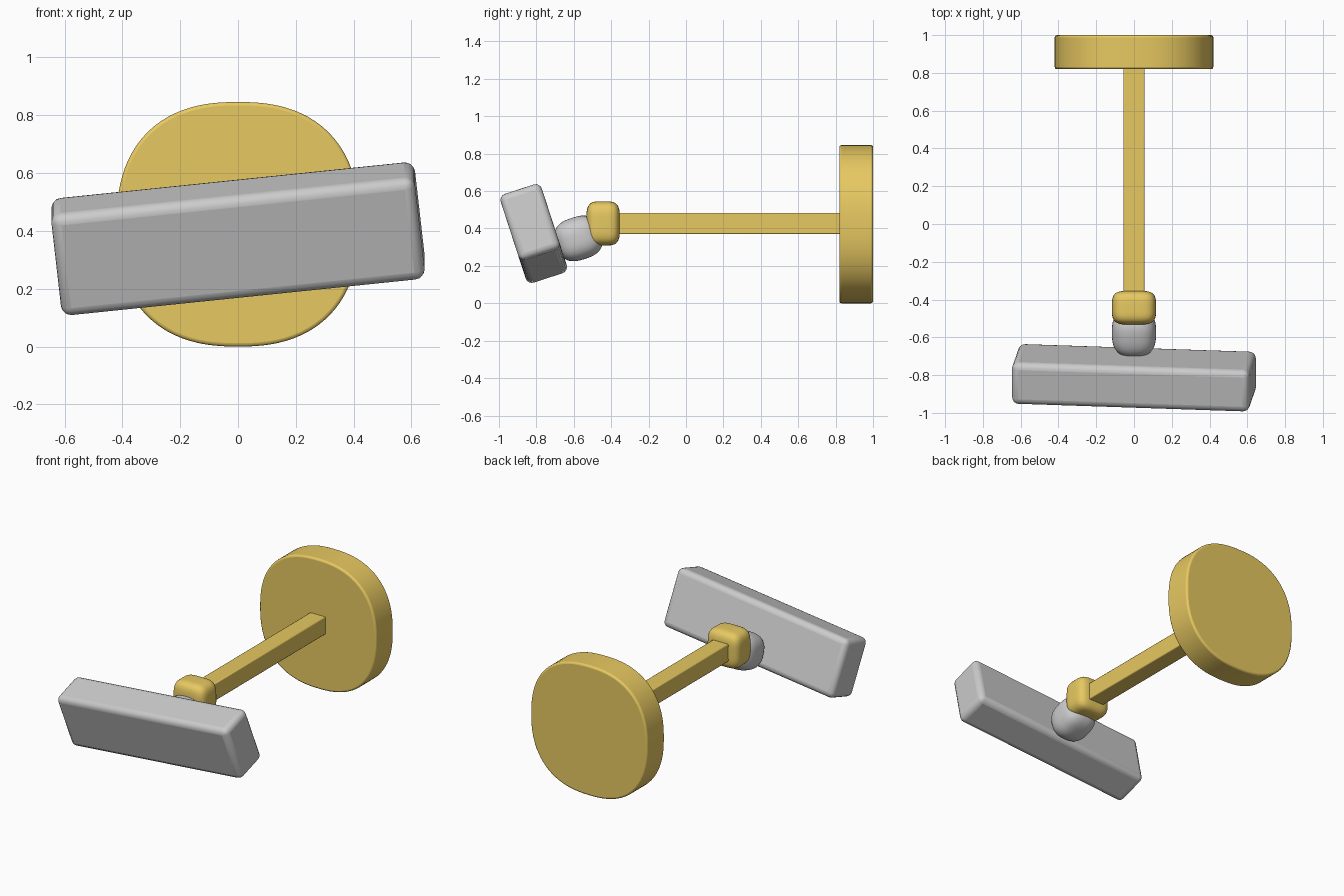
import bpy, bmesh, math
from mathutils import Matrix, Vector

if "Cube" in bpy.data.objects:
    bpy.data.objects.remove(bpy.data.objects["Cube"])

gold = bpy.data.materials.new("gold")
gold.diffuse_color = (0.8, 0.58, 0.12, 1)
gold.use_nodes = True
gold.node_tree.nodes["Principled BSDF"].inputs["Base Color"].default_value = gold.diffuse_color
TILT = Matrix.Rotation(math.radians(18), 4, 'X')


def finish(name, bm, matrix, mat=None, bevel=0, segments=3, angle=30):
    bmesh.ops.recalc_face_normals(bm, faces=bm.faces)
    me = bpy.data.meshes.new(name)
    bm.to_mesh(me)
    bm.free()
    ob = bpy.data.objects.new(name, me)
    bpy.context.collection.objects.link(ob)
    ob.matrix_world = matrix
    if mat:
        me.materials.append(mat)
    if bevel:
        mod = ob.modifiers.new("bevel", 'BEVEL')
        mod.width, mod.segments = bevel, segments
        mod.limit_method = 'ANGLE'
        mod.angle_limit = math.radians(30)
    bpy.ops.object.select_all(action='DESELECT')
    ob.select_set(True)
    bpy.context.view_layer.objects.active = ob
    bpy.ops.object.shade_smooth_by_angle(angle=math.radians(angle))
    return ob


def box(name, size, matrix, mat=None, bevel=0.01, segments=3):
    bm = bmesh.new()
    bmesh.ops.create_cube(bm, size=1)
    bmesh.ops.scale(bm, vec=size, verts=bm.verts)
    return finish(name, bm, matrix, mat, bevel, segments)


def pillow(name, half, power, matrix, mat=None):
    """Cube inflated to a squarish rounded ball."""
    bm = bmesh.new()
    bmesh.ops.create_cube(bm, size=2)
    bmesh.ops.subdivide_edges(bm, edges=bm.edges, cuts=15, use_grid_fill=True)
    for v in bm.verts:
        v.co = Vector([math.tan(c * math.pi / 4) for c in v.co])
        v.co /= sum(abs(c) ** power for c in v.co) ** (1 / power)
        v.co = Vector([c * h for c, h in zip(v.co, half)])
    return finish(name, bm, matrix, mat, angle=60)


# wall plate: squarish disc standing upright
bm = bmesh.new()
N, POWER = 96, 2.4
ring = []
for i in range(N):
    a = 2 * math.pi * i / N
    c, s = math.cos(a), math.sin(a)
    k = (abs(c) ** POWER + abs(s) ** POWER) ** (-1 / POWER)
    ring.append(bm.verts.new((0.42 * c * k, -0.09, 0.423 * s * k)))
face = bm.faces.new(ring)
ext = bmesh.ops.extrude_face_region(bm, geom=[face])
bmesh.ops.translate(bm, vec=(0, 0.18, 0),
                    verts=[g for g in ext["geom"] if isinstance(g, bmesh.types.BMVert)])
finish("wall_plate", bm, Matrix.Translation((0, 0.91, 0.423)), gold, 0.012)

# square arm and its end collar
box("arm", (0.112, 1.26, 0.114), Matrix.Translation((0, 0.21, 0.427)), gold, 0.006, 2)
pillow("collar", (0.117, 0.09, 0.118), 4, Matrix.Translation((0, -0.443, 0.427)), gold)

# swivel joint, tilted with the head
pillow("swivel_joint", (0.117, 0.125, 0.115), 2.7,
       Matrix.Translation((0, -0.575, 0.347)) @ TILT)

# head: rounded block, rolled then tilted
ROLL = Matrix.Rotation(math.radians(-6.2), 4, 'Y')
box("head", (1.265, 0.231, 0.372), Matrix.Translation((0, -0.814, 0.373)) @ TILT @ ROLL,
    None, 0.035, 4)
